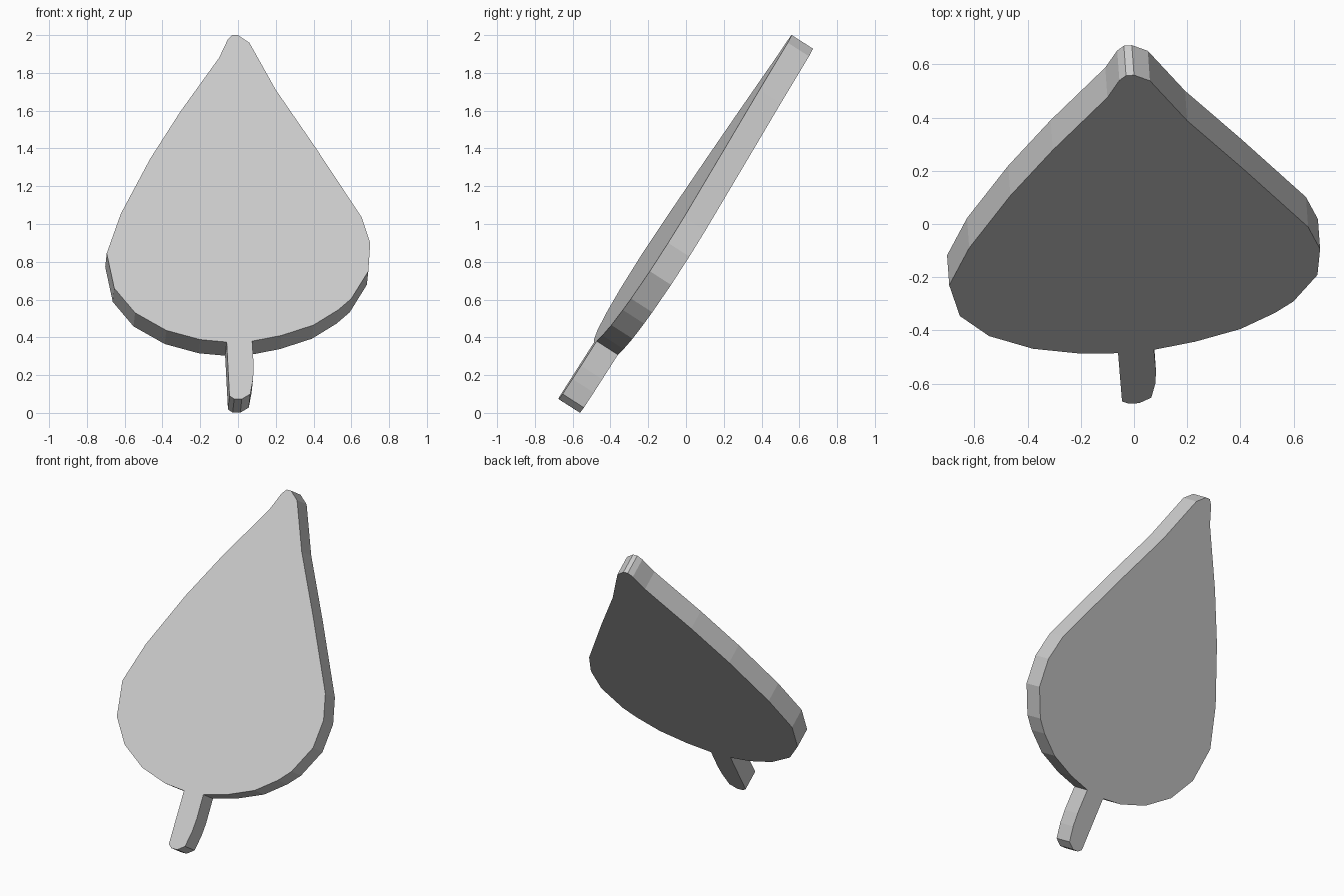
import bpy
import bmesh
from mathutils import Vector

cube = bpy.data.objects.get("Cube")
if cube:
    bpy.data.objects.remove(cube, do_unlink=True)

# Single plain grey material
grey = bpy.data.materials.new("light grey")
grey.use_nodes = True
colour = (0.6, 0.6, 0.6, 1)
grey.diffuse_color = colour
grey.node_tree.nodes["Principled BSDF"].inputs["Base Color"].default_value = colour

# Outline pieces as (x, z), running clockwise from the tip
tip = [(-0.055, 1.975), (-0.03, 2.0), (0.0, 2.0), (0.06, 1.96)]
left_edge = [(0.2, 1.71), (0.41, 1.405), (0.655, 1.035), (0.7, 0.9), (0.69, 0.75),
             (0.6, 0.605), (0.53, 0.545), (0.4, 0.465), (0.23, 0.41)]
stem = [(0.075, 0.38), (0.083, 0.25), (0.08, 0.18), (0.065, 0.1), (0.02, 0.073),
        (-0.02, 0.074), (-0.045, 0.09), (-0.06, 0.375)]
right_edge = [(-0.2, 0.388), (-0.38, 0.437), (-0.545, 0.53), (-0.655, 0.66),
              (-0.695, 0.845), (-0.62, 1.055), (-0.465, 1.345), (-0.305, 1.595),
              (-0.1, 1.88)]
outline = tip + left_edge + stem + right_edge

# The leaf leans back and rolls slightly to one side
ROLL, LEAN, OFFSET = 0.072, 0.641, -0.722
THICKNESS = 0.134
normal = Vector((ROLL, -1, LEAN)).normalized()


def on_leaf_plane(x, z):
    return Vector((x, OFFSET + ROLL * x + LEAN * z, z))


# Leaf and stem: one flat outline extruded into a slab
bm = bmesh.new()
front = bm.faces.new([bm.verts.new(on_leaf_plane(x, z)) for x, z in outline])
extruded = bmesh.ops.extrude_face_region(bm, geom=[front], use_keep_orig=True)
back = [v for v in extruded["geom"] if isinstance(v, bmesh.types.BMVert)]
bmesh.ops.translate(bm, verts=back, vec=-normal * THICKNESS)
bmesh.ops.recalc_face_normals(bm, faces=bm.faces)

mesh = bpy.data.meshes.new("leaf_with_stem")
bm.to_mesh(mesh)
bm.free()
mesh.materials.append(grey)
leaf = bpy.data.objects.new("leaf_with_stem", mesh)
bpy.context.collection.objects.link(leaf)
